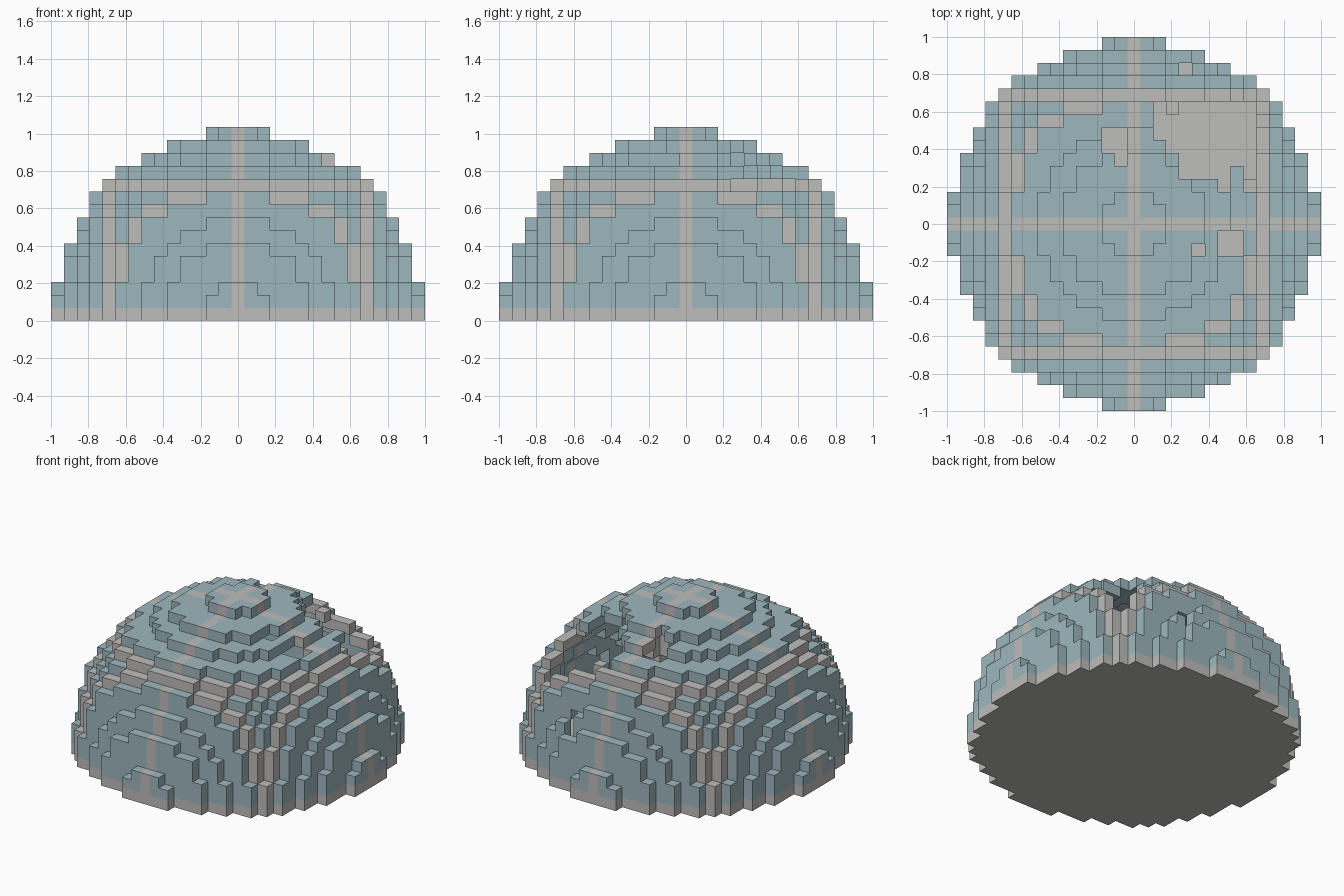
import bpy
import bmesh
from mathutils import Vector

cube = bpy.data.objects.get("Cube")
if cube:
    bpy.data.objects.remove(cube, do_unlink=True)

R = 14                      # blocks from the centre to the rim
S = 2 / (2 * R + 1)         # block size
BAND = 10                   # offset of the outer trim bands


def material(name, rgb):
    mat = bpy.data.materials.new(name)
    mat.use_nodes = True
    mat.diffuse_color = (*rgb, 1)
    mat.node_tree.nodes["Principled BSDF"].inputs["Base Color"].default_value = (*rgb, 1)
    return mat


blue = material("pale blue panel", (0.337, 0.474, 0.515))
grey = material("light grey trim", (0.515, 0.509, 0.497))

# Half widths of the stepped round slices, row by row, for each outer depth
SLICES = {
    14: [2, 2, 1],
    13: [5, 5, 5, 4, 4, 2],
    12: [7, 7, 7, 6, 6, 5, 4, 2],
    11: [9, 9, 9, 8, 8, 8, 7, 7, 5, 2],
    10: [10, 10, 10, 9, 9, 9, 8, 8, 7, 5, 2],
    9: [9] * 8 + [8, 7],
}


def in_ball(i, j, k):
    low, mid, high = sorted((abs(i), abs(j), abs(k)))
    if high < 9:
        return True
    rows = SLICES.get(high, [])
    return low < len(rows) and mid <= rows[low]


NEIGHBOURS = [Vector(v) for v in
              ((1, 0, 0), (-1, 0, 0), (0, 1, 0), (0, -1, 0), (0, 0, 1), (0, 0, -1))]


def is_shell(i, j, k):
    return any(not in_ball(i + int(n.x), j + int(n.y), k + int(n.z)) for n in NEIGHBOURS)


# Large opening at the back, as the block span removed in each row
OPENING = {9: (2, 9), 8: (2, 9), 7: (2, 9), 6: (3, 9), 5: (4, 9), 4: (4, 7), 3: (7, 7)}
# Small punctures
PUNCTURES = {(9, 4), (4, 12), (5, -2), (7, -1), (7, -2), (8, -1), (8, -2),
             (-1, 5), (-1, 6), (-2, 6), (-1, 7), (-2, 7)}


def is_open(i, j, k):
    if k < 5 or (i, j, k) == (3, 9, 10):
        return False
    first, last = OPENING.get(j, (1, 0))
    return first <= i <= last or (i, j) in PUNCTURES


# Hollow one-block shell standing on a solid floor
span = range(-R, R + 1)
blocks = {(i, j, k) for i in span for j in span for k in range(R + 1)
          if in_ball(i, j, k) and (k == 0 or is_shell(i, j, k)) and not is_open(i, j, k)}


def is_trim(cell):
    return any(abs(c) in (0, BAND) for c in cell)


def build(name, cells, mat):
    """Outer faces of a set of blocks, skipping faces hidden by any neighbour."""
    bm = bmesh.new()
    for cell in cells:
        centre = Vector(cell) + Vector((0, 0, 0.5))
        for n in NEIGHBOURS:
            if tuple(int(c + d) for c, d in zip(cell, n)) in blocks:
                continue
            u = Vector((n.y, n.z, n.x))
            w = n.cross(u)
            bm.faces.new([bm.verts.new((centre + (n + u * a + w * b) / 2) * S)
                          for a, b in ((-1, -1), (1, -1), (1, 1), (-1, 1))])
    bmesh.ops.remove_doubles(bm, verts=bm.verts, dist=S / 100)
    mesh = bpy.data.meshes.new(name)
    bm.to_mesh(mesh)
    bm.free()
    mesh.materials.append(mat)
    obj = bpy.data.objects.new(name, mesh)
    bpy.context.collection.objects.link(obj)


# Parts
build("floor_plate", [c for c in blocks if c[2] == 0], grey)
build("trim_bands", [c for c in blocks if c[2] > 0 and is_trim(c)], grey)
build("hull_panels", [c for c in blocks if not is_trim(c)], blue)
